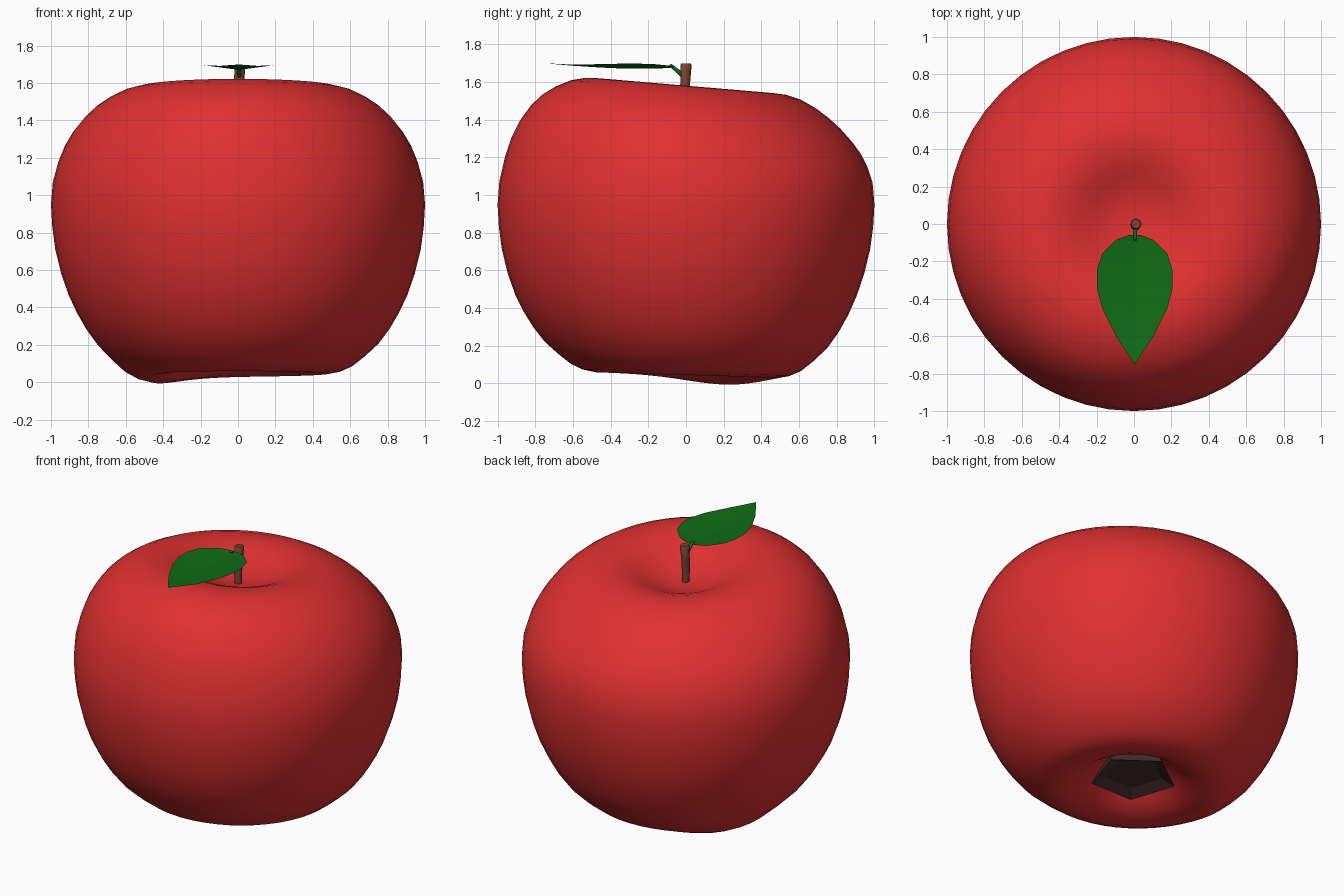
import bpy, bmesh, math
from math import sin, cos, pi, exp

if "Cube" in bpy.data.objects:
    bpy.data.objects.remove(bpy.data.objects["Cube"])


def material(name, rgb):
    m = bpy.data.materials.new(name)
    m.diffuse_color = (*rgb, 1)
    m.use_nodes = True
    m.node_tree.nodes["Principled BSDF"].inputs["Base Color"].default_value = m.diffuse_color
    return m


def finish(bm, name, mat, smooth, recalc=True):
    if recalc:
        bmesh.ops.recalc_face_normals(bm, faces=bm.faces)
    for f in bm.faces:
        f.smooth = smooth
    me = bpy.data.meshes.new(name)
    bm.to_mesh(me)
    bm.free()
    me.materials.append(mat)
    ob = bpy.data.objects.new(name, me)
    bpy.context.collection.objects.link(ob)
    return ob


def lathe(profile, segs, phase=0.0, warp=None):
    """Revolve (radius, z) rings around z and close both ends."""
    bm = bmesh.new()
    rings = []
    for r, z in profile:
        ring = []
        for i in range(segs):
            a = phase + 2 * pi * i / segs
            p = (r * cos(a), r * sin(a), z)
            ring.append(bm.verts.new(warp(*p) if warp else p))
        rings.append(ring)
    for a, b in zip(rings, rings[1:]):
        for i in range(segs):
            j = (i + 1) % segs
            bm.faces.new((a[i], a[j], b[j], b[i]))
    bm.faces.new(rings[0])
    bm.faces.new(rings[-1])
    return bm


def tube(name, pts, mat, depth):
    """Rounded rod through (x, y, z, radius factor) points."""
    cu = bpy.data.curves.new(name, 'CURVE')
    cu.dimensions = '3D'
    cu.bevel_depth = depth
    cu.bevel_resolution = 2
    cu.use_fill_caps = True
    cu.materials.append(mat)
    sp = cu.splines.new('POLY')
    sp.points.add(len(pts) - 1)
    for p, (x, y, z, r) in zip(sp.points, pts):
        p.co = (x, y, z, 1)
        p.radius = r
    ob = bpy.data.objects.new(name, cu)
    bpy.context.collection.objects.link(ob)


red = material("red_skin", (0.74, 0.03, 0.03))
brown = material("brown_stem", (0.2, 0.06, 0.03))
dark = material("dark_calyx", (0.06, 0.025, 0.025))
green = material("green_leaf", (0.005, 0.15, 0.008))


# Fruit body: revolved profile, top leaning forward, one lobe at the base
def warp(x, y, z):
    t = min(max((z - 1.0) / 0.5, 0), 1)
    z -= 0.085 * y * t * t * (3 - 2 * t)
    b = min(max((0.5 - z) / 0.4, 0), 1)
    z -= b * (0.045 * exp(-((x + 0.42) ** 2 + (y - 0.2) ** 2) / 0.09) + 0.03 * y)
    return x, y, z


skin = [(0.02, 0.22), (0.2, 0.18), (0.28, 0.12), (0.34, 0.08), (0.41, 0.055),
        (0.48, 0.045), (0.55, 0.058), (0.61, 0.085), (0.68, 0.14), (0.75, 0.205),
        (0.81, 0.285), (0.86, 0.37), (0.905, 0.465), (0.945, 0.58), (0.977, 0.71),
        (0.993, 0.83), (1.0, 0.95), (0.99, 1.07), (0.96, 1.18), (0.925, 1.265),
        (0.88, 1.34), (0.82, 1.415), (0.76, 1.47), (0.69, 1.518), (0.61, 1.557),
        (0.53, 1.577), (0.46, 1.58), (0.39, 1.57), (0.32, 1.545), (0.25, 1.512),
        (0.18, 1.48), (0.1, 1.458), (0.02, 1.45)]
finish(lathe(skin, 48, 0, warp), "apple_body", red, True)

# Five-sided calyx dish in the base hollow
finish(lathe([(0.2, 0.22), (0.265, 0.10), (0.18, 0.135)], 5, math.radians(18)),
       "calyx", dark, False)

# Stem and the leaf stalk branching from it
tube("stem", [(0.01, -0.01, 1.42, 0.8), (0.008, -0.01, 1.5, 0.8),
              (0.006, -0.004, 1.6, 0.87), (0.01, 0, 1.69, 1.0),
              (0.01, 0, 1.697, 0.85)], brown, 0.03)
tube("leaf_stalk", [(0.008, -0.005, 1.62, 1), (0.006, -0.04, 1.655, 1),
                    (0.005, -0.085, 1.69, 0.8)], green, 0.011)

# Leaf: creased sheet with raised edges
outline = [(-0.06, 0.035, 1.68), (-0.085, 0.1, 1.675), (-0.16, 0.175, 1.67),
           (-0.25, 0.203, 1.67), (-0.34, 0.203, 1.671), (-0.45, 0.175, 1.676),
           (-0.6, 0.1, 1.686), (-0.75, 0.0, 1.699)]
bm = bmesh.new()
rows = []
for y, w, z in outline:
    edge = z + (1.697 - z) * min(w / 0.2, 1)
    mid = bm.verts.new((0.004, y, z))
    if w:
        rows.append((bm.verts.new((0.004 - w, y, edge)), mid,
                     bm.verts.new((0.004 + w, y, edge))))
    else:
        tip = mid
for a, b in zip(rows, rows[1:]):
    for k in (0, 1):
        bm.faces.new((a[k], b[k], b[k + 1], a[k + 1]))
for k in (0, 1):
    bm.faces.new((rows[-1][k], tip, rows[-1][k + 1]))
finish(bm, "leaf", green, False, recalc=False)
